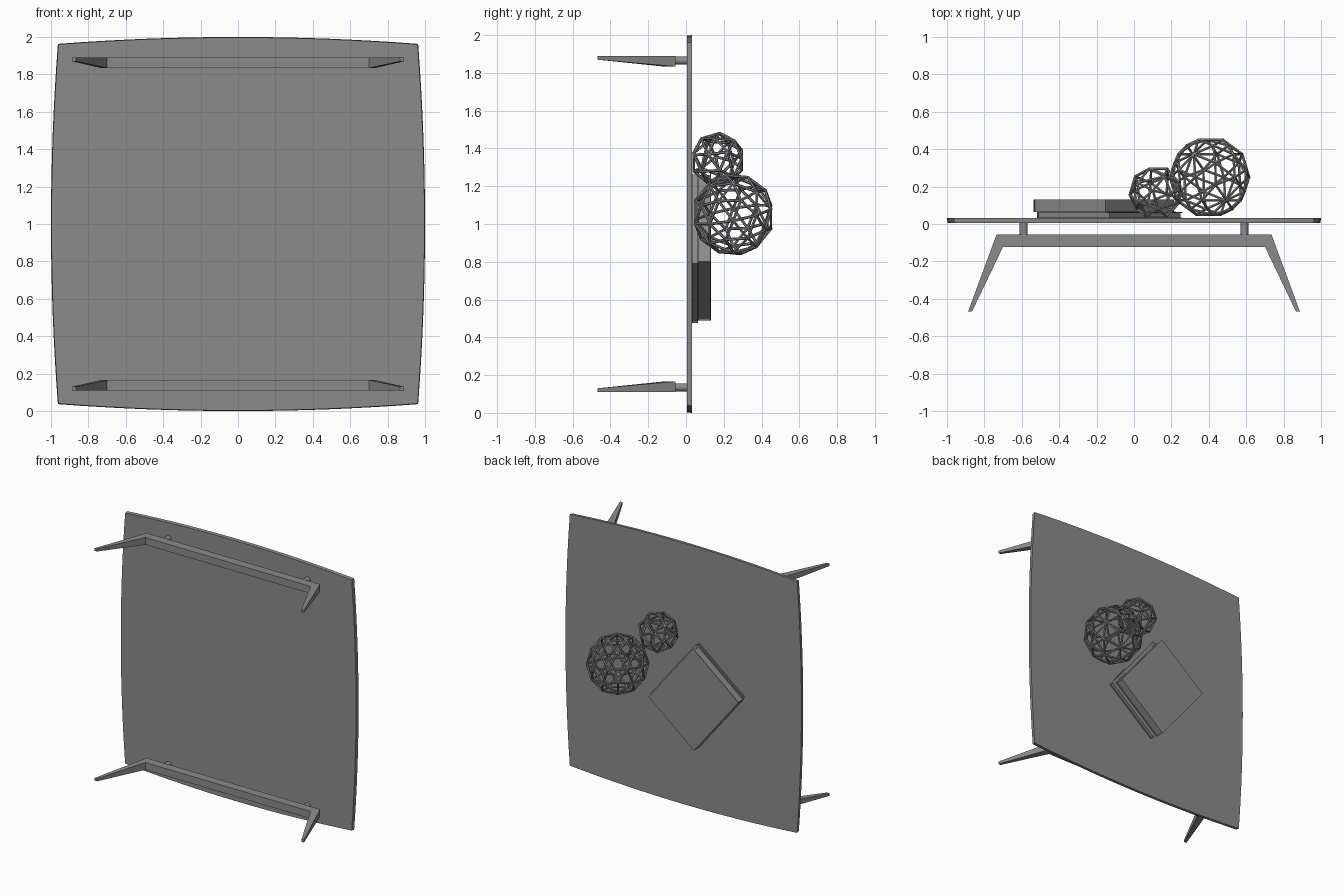
import bpy, bmesh, math
from mathutils import Vector, Matrix

if "Cube" in bpy.data.objects:
    bpy.data.objects.remove(bpy.data.objects["Cube"])

MID = 1.0  # centre height of the upright table top

# One dark grey for every part
GREY = bpy.data.materials.new("dark_grey")
GREY.diffuse_color = (0.26, 0.26, 0.26, 1)
GREY.use_nodes = True
GREY.node_tree.nodes["Principled BSDF"].inputs["Base Color"].default_value = GREY.diffuse_color


def make(name, bm, smooth=False):
    bmesh.ops.recalc_face_normals(bm, faces=bm.faces)
    me = bpy.data.meshes.new(name)
    bm.to_mesh(me)
    bm.free()
    me.materials.append(GREY)
    ob = bpy.data.objects.new(name, me)
    bpy.context.collection.objects.link(ob)
    if smooth:
        bpy.context.view_layer.objects.active = ob
        ob.select_set(True)
        bpy.ops.object.shade_smooth_by_angle(angle=math.radians(30))
        ob.select_set(False)
    return ob


def loft(bm, rings):
    """Skin a list of closed rings and cap both ends."""
    rows = [[bm.verts.new(p) for p in r] for r in rings]
    n = len(rows[0])
    for a, b in zip(rows, rows[1:]):
        for i in range(n):
            j = (i + 1) % n
            bm.faces.new((a[i], a[j], b[j], b[i]))
    bm.faces.new(rows[0][::-1])
    bm.faces.new(rows[-1])


# Table top: square with four bowed sides
def outline(inset, y, corner=0.963, bow=0.037, n=16):
    pts = []
    for k in range(4):
        rot = Matrix.Rotation(k * math.pi / 2, 2)
        for i in range(n):
            t = -1 + 2 * i / n
            p = rot @ Vector((t * (corner - inset), -(corner - inset) - bow * (1 - t * t)))
            pts.append((p.x, y, MID + p.y))
    return pts


bm = bmesh.new()
loft(bm, [outline(0.003, 0.005), outline(0, 0.031)])
make("table_top", bm, True)

# Leg frames: crossbar with splayed legs, tapering towards the outer face
for side, label in ((1, "upper"), (-1, "lower")):
    zo = MID + side * 0.89
    rings = []
    for sx, (outer, inner, depth) in (
            (-1, ((0.887, -0.468), (0.866, -0.468), 0.02)),
            (-1, ((0.735, -0.056), (0.70, -0.122), 0.056)),
            (1, ((0.735, -0.056), (0.70, -0.122), 0.056)),
            (1, ((0.887, -0.468), (0.866, -0.468), 0.02))):
        zi = zo - side * depth
        rings.append([(sx * outer[0], outer[1], zo), (sx * inner[0], inner[1], zo),
                      (sx * inner[0], inner[1], zi), (sx * outer[0], outer[1], zi)])
    bm = bmesh.new()
    loft(bm, rings)
    make(label + "_leg_frame", bm)
    # Round spacers between frame and top
    bm = bmesh.new()
    for x in (-0.59, 0.59):
        m = Matrix.Translation((x, -0.026, MID + side * 0.865)) @ Matrix.Rotation(math.pi / 2, 4, 'X')
        bmesh.ops.create_cone(bm, cap_ends=True, segments=20, radius1=0.021,
                              radius2=0.021, depth=0.064, matrix=m)
    make(label + "_spacers", bm, True)


# Books: two covers, a spine and a recessed page block
def book(name, cx, cz, w, l, y0, y1, deg):
    frame = Matrix.Translation((cx, 0, cz)) @ Matrix.Rotation(-math.radians(deg), 4, 'Y')
    t, gap = 0.004, 0.008
    bm = bmesh.new()
    for x0, x1, a, b, z in (
            (-w / 2, w / 2, y0, y0 + t, l / 2),
            (-w / 2, w / 2, y1 - t, y1, l / 2),
            (-w / 2, -w / 2 + t, y0 + t, y1 - t, l / 2),
            (-w / 2 + t, w / 2 - gap, y0 + t, y1 - t, l / 2 - gap)):
        m = frame @ Matrix.Translation(((x0 + x1) / 2, (a + b) / 2, 0)) \
            @ Matrix.Diagonal((x1 - x0, b - a, 2 * z, 1))
        bmesh.ops.create_cube(bm, size=1, matrix=m)
    make(name, bm)


book("lower_book", -0.13, 0.875, 0.50, 0.62, 0.031, 0.064, 38.8)
book("upper_book", -0.156, 0.88, 0.494, 0.603, 0.064, 0.132, 38.8)


# Wire orbs: struts along the edges of a faceted ball resting on one face
def orb(name, centre, radius, strut, src, down):
    place = Matrix.Translation(centre) \
        @ down.rotation_difference(Vector((0, -1, 0))).to_matrix().to_4x4() \
        @ Matrix.Scale(radius, 4)
    bm = bmesh.new()
    for e in src.edges:
        a, b = (place @ v.co for v in e.verts)
        d = b - a
        m = Matrix.Translation((a + b) / 2) @ d.to_track_quat('Z', 'Y').to_matrix().to_4x4()
        bmesh.ops.create_cone(bm, cap_ends=True, segments=6, radius1=strut,
                              radius2=strut, depth=d.length + strut * 0.6, matrix=m)
    src.free()
    make(name, bm)


# Large orb: geodesic ball
ico = bmesh.new()
bmesh.ops.create_icosphere(ico, subdivisions=1, radius=1)
ico.faces.ensure_lookup_table()
face_dir = ico.faces[0].calc_center_median().normalized()
ico.free()
geo = bmesh.new()
bmesh.ops.create_icosphere(geo, subdivisions=2, radius=1)
orb("large_wire_orb", (0.404, 0.25, 1.05), 0.214, 0.0075, geo, face_dir)

# Small orb: coarser snub ball
snub = bmesh.new()
c = (1.0, 1 / 1.8393, 1.8393)
for i, perm in enumerate(((0, 1, 2), (1, 2, 0), (2, 0, 1), (0, 2, 1), (2, 1, 0), (1, 0, 2))):
    for s in range(8):
        signs = [-1 if s >> k & 1 else 1 for k in range(3)]
        plus = signs.count(1)
        if plus % 2 == (0 if i < 3 else 1):
            snub.verts.new(Vector([c[p] * g for p, g in zip(perm, signs)]).normalized())
bmesh.ops.convex_hull(snub, input=snub.verts)
orb("small_wire_orb", (0.117, 0.168, 1.341), 0.141, 0.0075, snub, Vector((1, 1, 1)).normalized())
